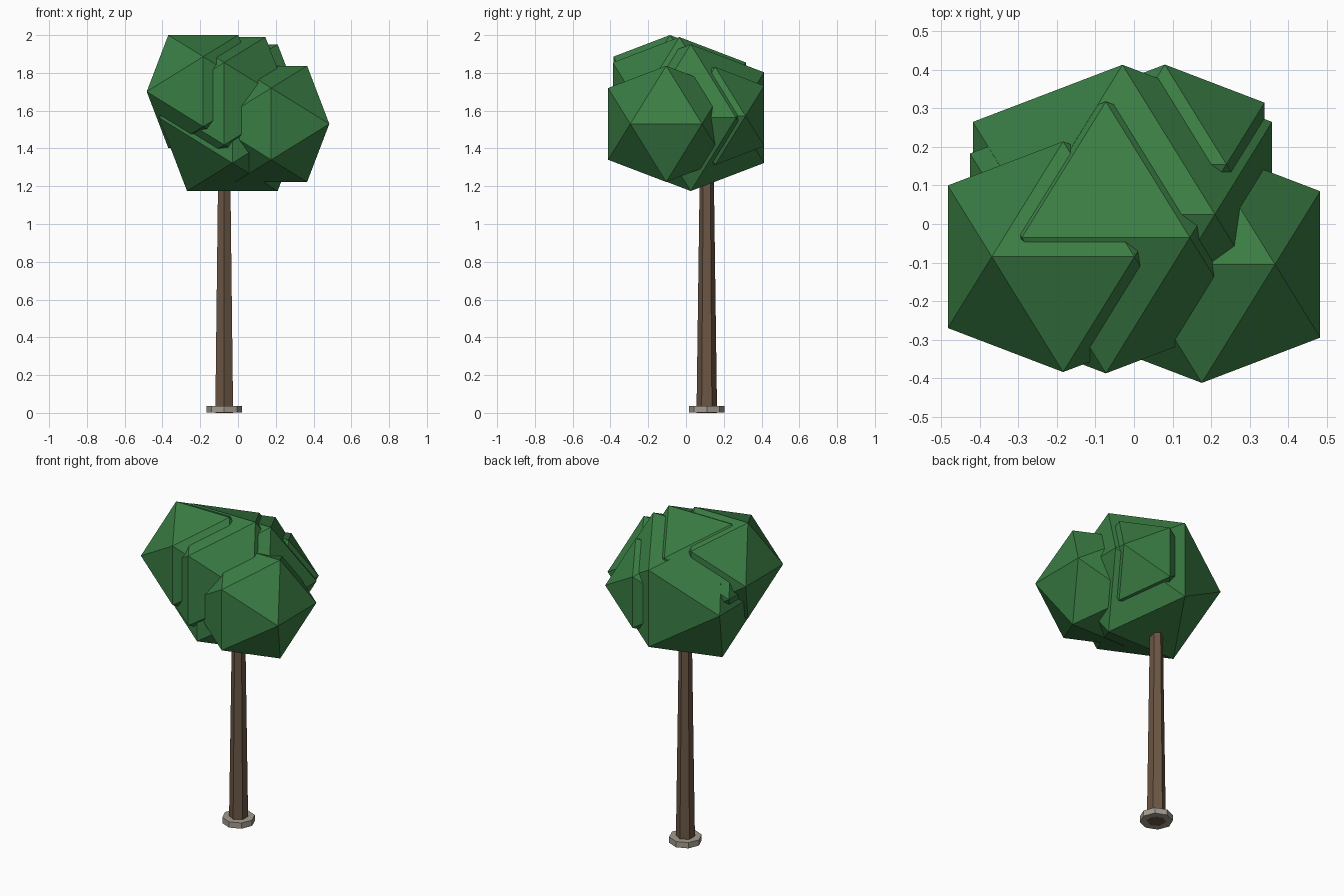
import bpy
import bmesh
import math

cube = bpy.data.objects.get("Cube")
if cube:
    bpy.data.objects.remove(cube, do_unlink=True)

PHI = (1 + math.sqrt(5)) / 2


def make_material(name, hex_code):
    srgb = [int(hex_code[i:i + 2], 16) / 255 for i in (0, 2, 4)]
    colour = [((c + 0.055) / 1.055) ** 2.4 for c in srgb] + [1.0]
    mat = bpy.data.materials.new(name)
    mat.use_nodes = True
    mat.diffuse_color = colour
    bsdf = next(n for n in mat.node_tree.nodes if n.type == "BSDF_PRINCIPLED")
    bsdf.inputs["Base Color"].default_value = colour
    bsdf.inputs["Roughness"].default_value = 0.9
    return mat


def finish(bm, name, mat, location):
    bmesh.ops.recalc_face_normals(bm, faces=bm.faces[:])
    mesh = bpy.data.meshes.new(name)
    bm.to_mesh(mesh)
    bm.free()
    mesh.materials.append(mat)
    obj = bpy.data.objects.new(name, mesh)
    obj.location = location
    bpy.context.collection.objects.link(obj)
    return obj


def leaf_clump(name, centre, half_edge, mat):
    """Icosahedron whose top and bottom edges run along x."""
    bm = bmesh.new()
    a, b = half_edge, half_edge * PHI
    for s in (-1, 1):
        for t in (-1, 1):
            for co in ((s * a, 0, t * b), (0, s * b, t * a), (s * b, t * a, 0)):
                bm.verts.new(co)
    bmesh.ops.convex_hull(bm, input=bm.verts[:])
    return finish(bm, name, mat, centre)


def tapered_prism(name, sides, r_bottom, r_top, z0, z1, xy, mat):
    """Prism with one corner pointing along +y."""
    bm = bmesh.new()
    rings = []
    for r, z in ((r_bottom, 0), (r_top, z1 - z0)):
        angles = [2 * math.pi * i / sides for i in range(sides)]
        rings.append([bm.verts.new((r * math.sin(t), r * math.cos(t), z)) for t in angles])
    low, high = rings
    bm.faces.new(low)
    bm.faces.new(high)
    for i in range(sides):
        j = (i + 1) % sides
        bm.faces.new((low[i], low[j], high[j], high[i]))
    return finish(bm, name, mat, (*xy, z0))


leaf_green = make_material("leaf_green", "3a7d44")
bark_brown = make_material("bark_brown", "6b5644")
stone_grey = make_material("stone_grey", "a39b8f")

# Base slab and trunk
FOOT = (-0.073, 0.11)
tapered_prism("stone_base", 8, 0.094, 0.094, 0.001, 0.037, FOOT, stone_grey)
tapered_prism("trunk", 6, 0.0545, 0.036, 0.0, 1.36, FOOT, bark_brown)

# Overlapping foliage clumps
clumps = {
    "foliage_main": ((-0.03, 0.025, 1.563), 0.24),
    "foliage_top": ((-0.073, -0.035, 1.637), 0.218),
    "foliage_right": ((-0.184, -0.085, 1.701), 0.185),
    "foliage_left": ((0.176, -0.105, 1.53), 0.19),
    "foliage_back": ((0.08, 0.155, 1.572), 0.16),
}
for name, (centre, half_edge) in clumps.items():
    leaf_clump(name, centre, half_edge, leaf_green)
